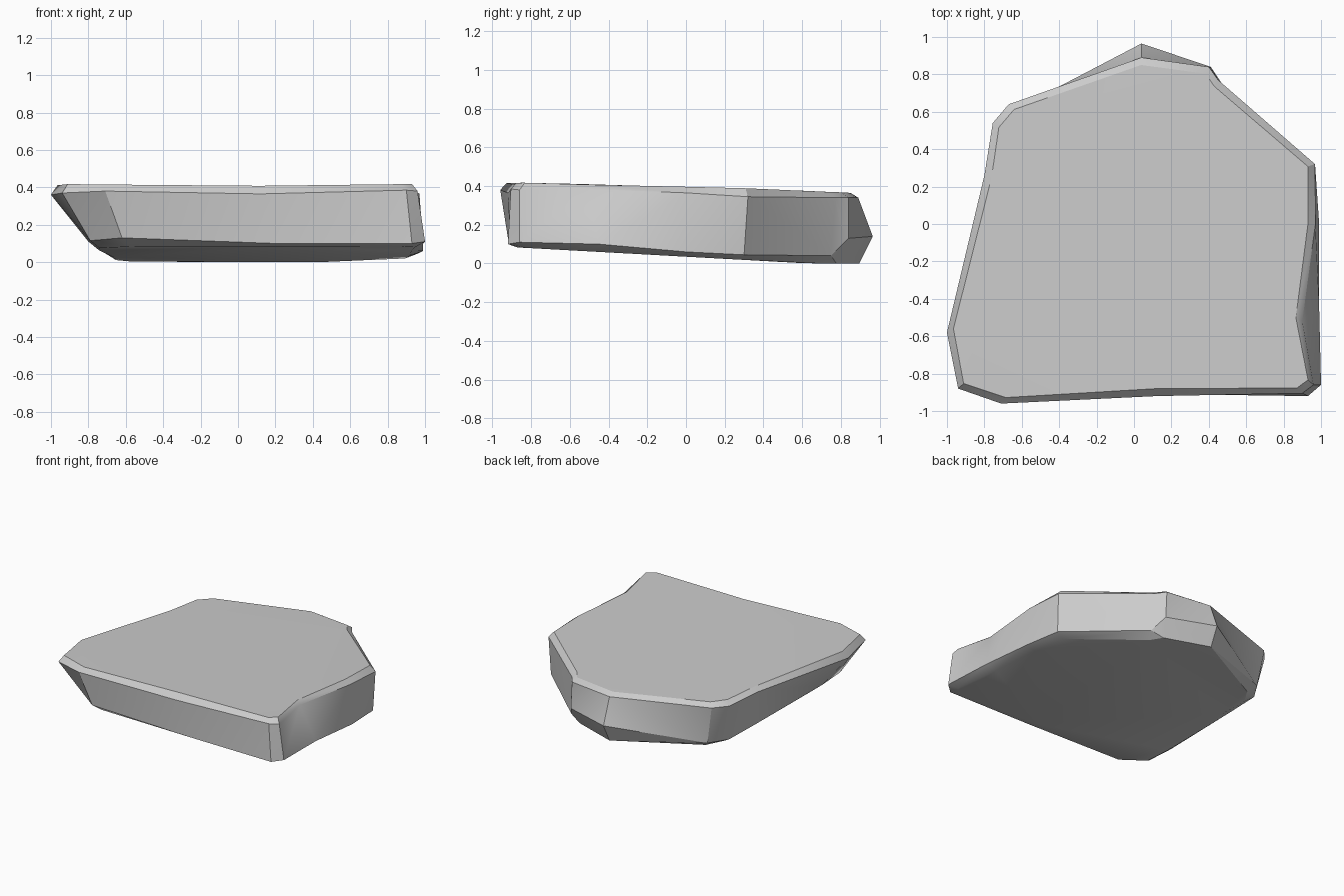
import bpy, bmesh
from mathutils import Vector

if "Cube" in bpy.data.objects:
    bpy.data.objects.remove(bpy.data.objects["Cube"])

# Side wall corners, counter-clockwise: upper point, then lower point
wall = [
    ((-1.0, -.58, .36), (-.80, -.55, .11)),
    ((-.94, -.88, .37), (-.79, -.78, .115)),
    ((-.71, -.96, .38), (-.62, -.92, .13)),
    ((.12, -.92, .365), (.20, -.91, .10)),
    ((.90, -.905, .385), (.93, -.92, .10)),
    ((.96, -.86, .38), (1.0, -.86, .11)),
    ((.90, -.52, .385), (.99, -.45, .10)),
    ((.97, 0, .365), (.99, 0, .06)),
    ((.968, .32, .345), (.96, .30, .045)),
    ((.45, .77, .34), (.47, .75, .04)),
    ((.40, .84, .34), (.41, .84, .13)),
    ((.04, .89, .34), (.04, .965, .14)),
    ((-.67, .64, .345), (-.62, .62, .05)),
    ((-.755, .54, .345), (-.71, .48, .05)),
    ((-.80, .26, .36), (-.73, .20, .06)),
]


def inset(p, dist):
    """Move a point towards the slab axis."""
    v = Vector((p[0], p[1], 0))
    return v - v.normalized() * dist


def top_point(p):
    v = inset(p, .04)
    return (v.x, v.y, .386 - .025 * v.y + .012 * v.x ** 2)


def bottom_point(p):
    v = inset(p, .07)
    return (v.x, v.y, max(0, .035 - .055 * v.y))


# Stone slab: bottom, two wall rings, top, with narrow chamfers between
bm = bmesh.new()
outlines = [
    [bottom_point(l) for h, l in wall],
    [l for h, l in wall],
    [h for h, l in wall],
    [top_point(h) for h, l in wall],
]
rings = [[bm.verts.new(p) for p in ring] for ring in outlines]
n = len(wall)
for low, high in zip(rings, rings[1:]):
    for i in range(n):
        j = (i + 1) % n
        bm.faces.new((low[i], low[j], high[j], high[i]))
bm.faces.new(rings[-1])
bm.faces.new(rings[0][::-1])
bmesh.ops.triangulate(bm, faces=bm.faces[:])
bmesh.ops.recalc_face_normals(bm, faces=bm.faces[:])

mesh = bpy.data.meshes.new("stone_slab")
bm.to_mesh(mesh)
bm.free()
slab = bpy.data.objects.new("stone_slab", mesh)
bpy.context.collection.objects.link(slab)
bpy.context.view_layer.objects.active = slab
slab.select_set(True)
bpy.ops.object.shade_smooth_by_angle(angle=.5)
